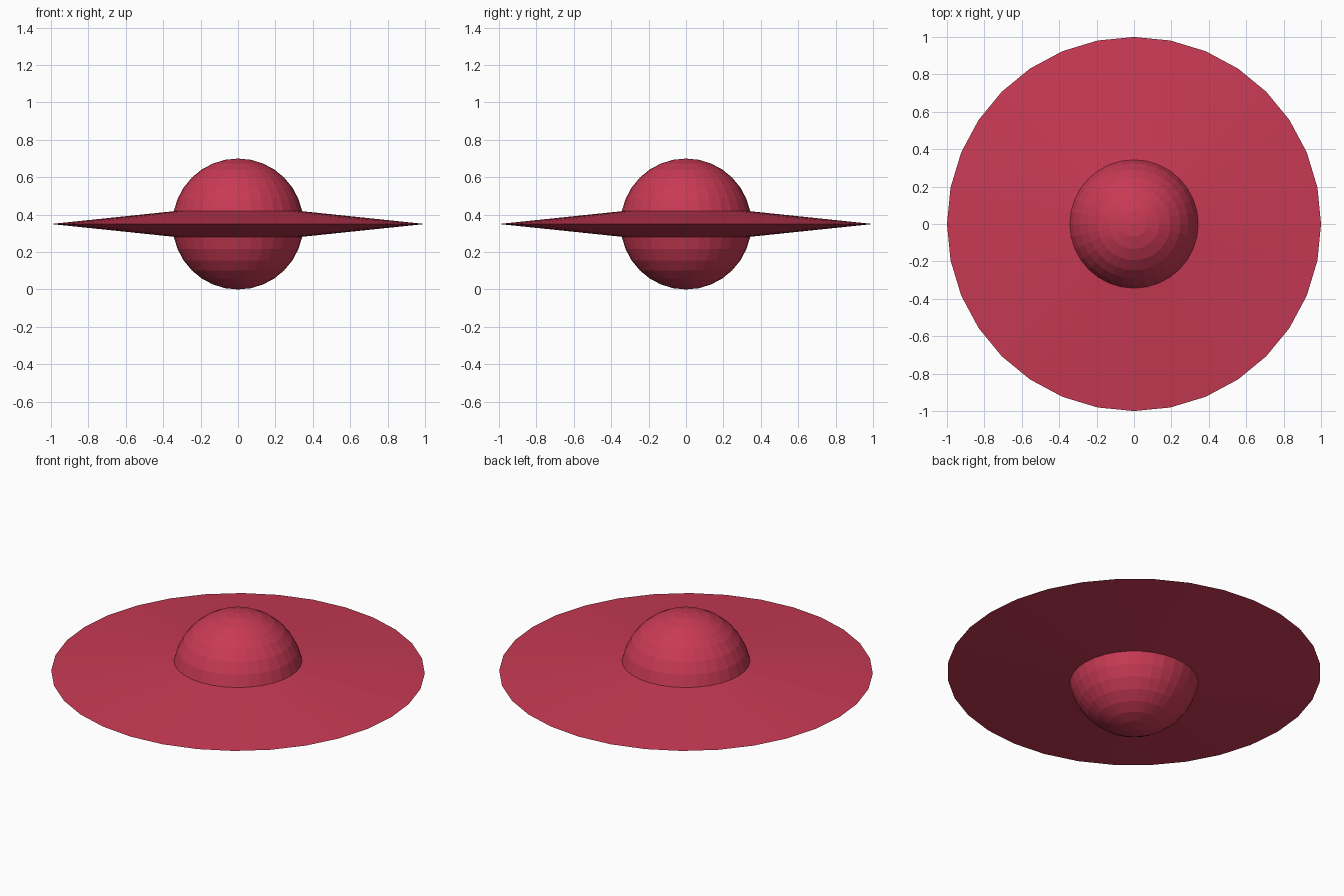
import bpy
import bmesh
from mathutils import Matrix

if "Cube" in bpy.data.objects:
    bpy.data.objects.remove(bpy.data.objects["Cube"])

R = 0.35        # ball radius
RIM = 1.0       # outer radius of the ring

# Ball whose equator loop is pulled outward into a sharp-edged ring
bm = bmesh.new()
bmesh.ops.create_uvsphere(bm, u_segments=32, v_segments=16, radius=R)
for v in bm.verts:
    if abs(v.co.z) < 1e-4:
        v.co.x *= RIM / R
        v.co.y *= RIM / R
bmesh.ops.transform(bm, matrix=Matrix.Translation((0, 0, R)), verts=bm.verts)

mesh = bpy.data.meshes.new("ringed_ball")
bm.to_mesh(mesh)
bm.free()
ball = bpy.data.objects.new("ringed_ball", mesh)
bpy.context.collection.objects.link(ball)

# Crimson finish, flat faces
mat = bpy.data.materials.new("crimson")
mat.diffuse_color = (0.58, 0.042, 0.09, 1)
mat.use_nodes = True
mat.node_tree.nodes["Principled BSDF"].inputs["Base Color"].default_value = mat.diffuse_color
mesh.materials.append(mat)
